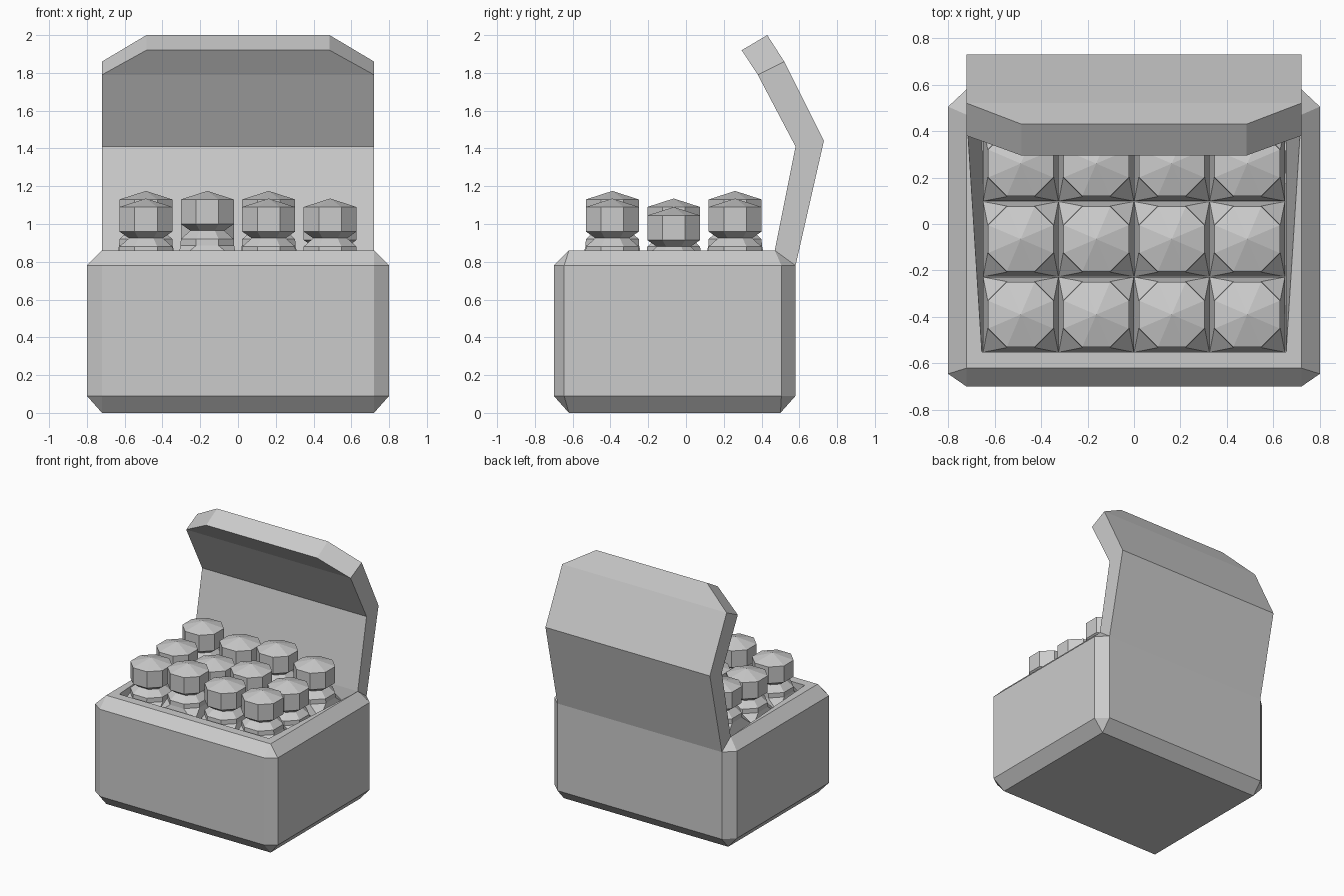
import bpy, bmesh

if "Cube" in bpy.data.objects:
    bpy.data.objects.remove(bpy.data.objects["Cube"])

def finish(name, bm):
    """Clean a bmesh and turn it into an object."""
    bmesh.ops.remove_doubles(bm, verts=bm.verts, dist=0.0005)
    bmesh.ops.recalc_face_normals(bm, faces=bm.faces)
    me = bpy.data.meshes.new(name)
    bm.to_mesh(me)
    bm.free()
    ob = bpy.data.objects.new(name, me)
    bpy.context.collection.objects.link(ob)
    return ob

def add_face(bm, pts):
    """Add a face, dropping repeated corners."""
    keep = [p for i, p in enumerate(pts)
            if max(abs(a - b) for a, b in zip(p, pts[i - 1])) > 1e-5]
    if len(keep) > 2:
        bm.faces.new([bm.verts.new(p) for p in keep])

def loft(name, rings):
    """Skin a stack of equal-length rings and cap both ends."""
    bm = bmesh.new()
    n = len(rings[0])
    for a, b in zip(rings, rings[1:]):
        for i in range(n):
            j = (i + 1) % n
            add_face(bm, [a[i], a[j], b[j], b[i]])
    add_face(bm, rings[0])
    add_face(bm, rings[-1])
    return finish(name, bm)

def box_ring(z, xf, xb, y0, y1, cx=0, cf=0, cb=0):
    """Rectangle with front/back half widths and optional cut corners."""
    half = [(xf - cx, y0), (xf, y0 + cf), (xb, y1 - cb), (xb - cx, y1)]
    return [(x, y, z) for x, y in half] + [(-x, y, z) for x, y in half[::-1]]

def oct_ring(x, y, z, a, h):
    """Octagon of apothem a and flat half length h (h = a gives a square)."""
    pts = [(a, -h), (a, h), (h, a), (-h, a), (-a, h), (-a, -h), (-h, -a), (h, -a)]
    return [(x + u, y + v, z) for u, v in pts]

# open crate with chamfered edges and a tapering rim
loft("crate", [
    box_ring(0, .72, .72, -.62, .50),
    box_ring(.09, .80, .80, -.70, .58, .08, .055, .075),
    box_ring(.78, .80, .80, -.70, .58, .08, .055, .075),
    box_ring(.86, .72, .72, -.62, .47),
    box_ring(.86, .655, .72, -.55, .47),
    box_ring(.60, .64, .655, -.55, .44)])

# bent lid with cut upper corners
lid = [(.72, .47, .86, .58, .78), (.72, .58, 1.41, .73, 1.44),
       (.72, .38, 1.79, .52, 1.86), (.485, .295, 1.92, .43, 2.0)]
loft("lid", [[(-w, yi, zi), (w, yi, zi), (w, yo, zo), (-w, yo, zo)]
             for w, yi, zi, yo, zo in lid])

# capped bottles at slightly different heights
lifts = [(0, .04, 0, 0), (0, -.04, 0, -.045), (.04, 0, .04, 0)]
for r, row in enumerate(lifts):
    for c, dz in enumerate(row):
        x, y = -.4875 + .325 * c, -.39 + .325 * r
        loft("bottle", [oct_ring(x, y, z, a, h) for z, a, h in (
            (.58, .162, .162), (.76 + dz, .162, .162), (.845 + dz, .142, .06),
            (.88 + dz, .14, .06), (.925 + dz, .09, .04))])
        loft("bottle_cap", [oct_ring(x, y, z + dz, a, h) for z, a, h in (
            (.925, .09, .04), (.96, .14, .06), (1.09, .14, .06), (1.135, 0, 0))])

# flat blank labels on the front and the lid
def label(name, pts):
    bm = bmesh.new()
    add_face(bm, pts)
    return finish(name, bm)

label("small_front_label", [(x, -.702, z) for x, z in
      ((-.625, .40), (-.36, .39), (-.35, .66), (-.62, .67))])
label("large_front_label", [(x, -.702, z) for x, z in
      ((.04, .13), (.665, .19), (.625, .535), (0, .48))])
slope = lambda y: 1.445 + (.73 - y) / .5
label("lid_label", [(x, y, slope(y)) for x, y in
      ((-.355, .70), (.355, .70), (.355, .595), (-.355, .595))])
